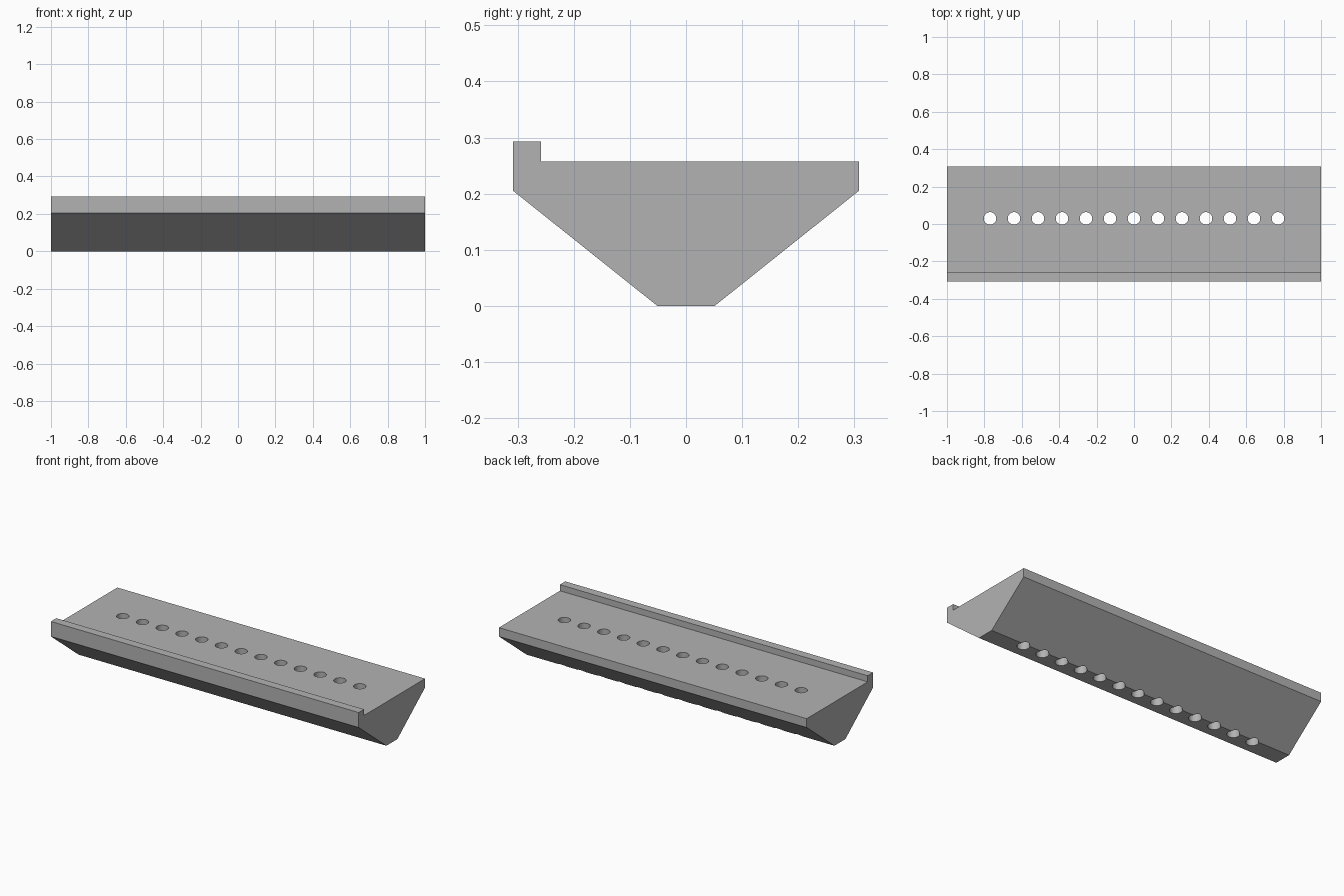
import bpy
import bmesh
from mathutils import Matrix

cube = bpy.data.objects.get("Cube")
if cube:
    bpy.data.objects.remove(cube, do_unlink=True)

# Plain grey material
grey = bpy.data.materials.new("grey")
grey.use_nodes = True
colour = (0.45, 0.45, 0.45, 1)
grey.diffuse_color = colour
grey.node_tree.nodes["Principled BSDF"].inputs["Base Color"].default_value = colour


def add_object(name, bm):
    bmesh.ops.recalc_face_normals(bm, faces=bm.faces)
    mesh = bpy.data.meshes.new(name)
    bm.to_mesh(mesh)
    bm.free()
    mesh.materials.append(grey)
    obj = bpy.data.objects.new(name, mesh)
    bpy.context.collection.objects.link(obj)
    return obj


# Tapered bar with a raised front lip, extruded along x
profile = [(-0.051, 0), (0.051, 0), (0.308, 0.205), (0.308, 0.257),
           (-0.258, 0.257), (-0.258, 0.293), (-0.308, 0.293), (-0.308, 0.205)]
bm = bmesh.new()
end = bm.faces.new([bm.verts.new((-1, y, z)) for y, z in profile])
side = bmesh.ops.extrude_face_region(bm, geom=[end], use_keep_orig=True)
moved = [v for v in side["geom"] if isinstance(v, bmesh.types.BMVert)]
bmesh.ops.translate(bm, verts=moved, vec=(2, 0, 0))
bar = add_object("tapered_bar", bm)

# Row of round holes drilled straight through
bm = bmesh.new()
for i in range(-6, 7):
    bmesh.ops.create_cone(bm, cap_ends=True, segments=32, radius1=0.0335,
                          radius2=0.0335, depth=1,
                          matrix=Matrix.Translation((i * 0.1283, 0.03, 0.15)))
drill = add_object("hole_cutter", bm)

cut = bar.modifiers.new("holes", 'BOOLEAN')
cut.operation = 'DIFFERENCE'
cut.solver = 'EXACT'
cut.object = drill

# Bake the cut, then drop the cutter
bpy.context.view_layer.update()
cut_mesh = bpy.data.meshes.new_from_object(
    bar.evaluated_get(bpy.context.evaluated_depsgraph_get()))
bar.modifiers.clear()
bar.data = cut_mesh
bpy.data.objects.remove(drill, do_unlink=True)

# Smooth hole walls, sharp bar edges
bpy.ops.object.select_all(action='DESELECT')
bar.select_set(True)
bpy.context.view_layer.objects.active = bar
bpy.ops.object.shade_smooth_by_angle(angle=0.52)
